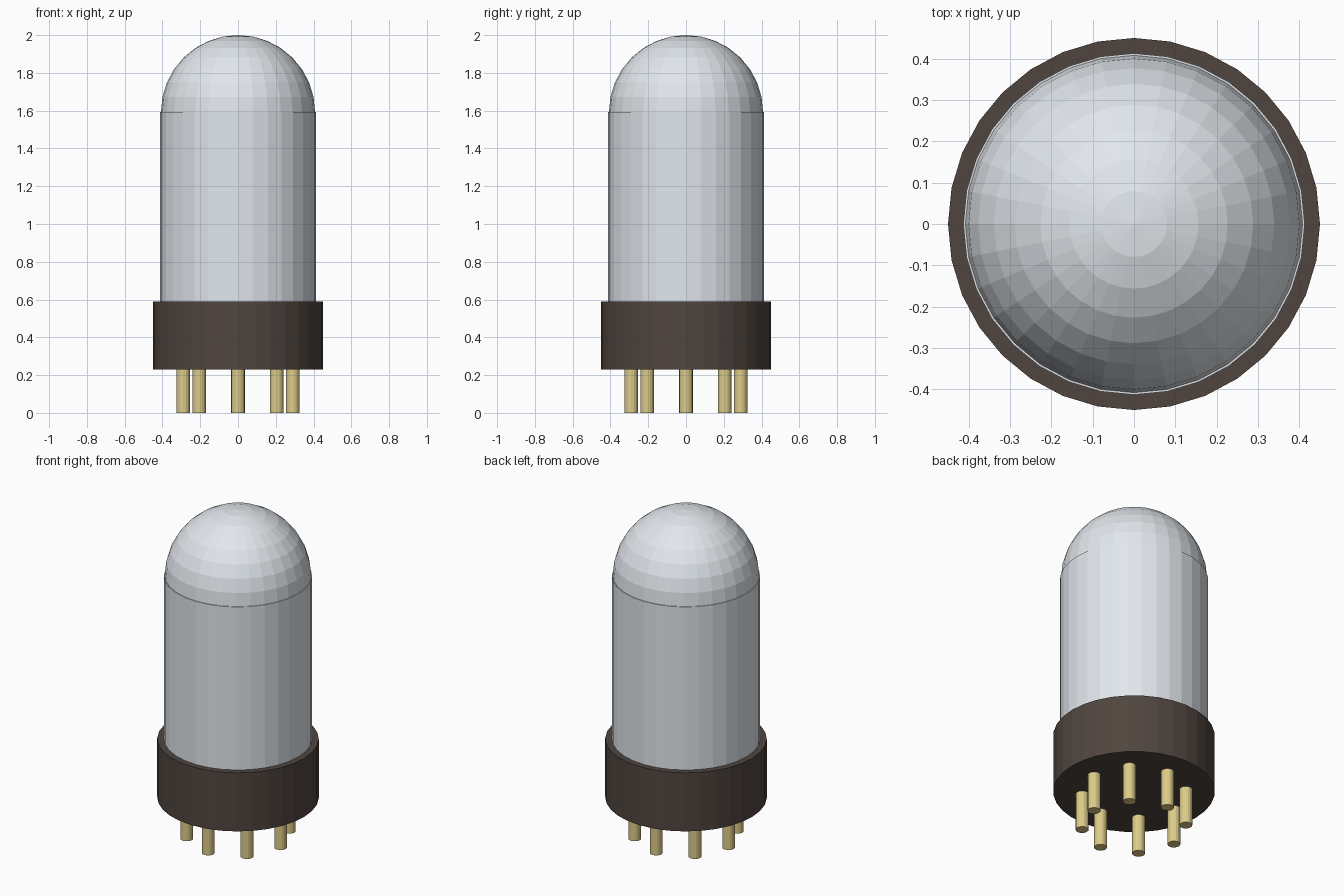
import bpy, bmesh, math
from mathutils import Matrix

if "Cube" in bpy.data.objects:
    bpy.data.objects.remove(bpy.data.objects["Cube"])


def material(name, rgb):
    m = bpy.data.materials.new(name)
    m.diffuse_color = (*rgb, 1)
    m.use_nodes = True
    m.node_tree.nodes["Principled BSDF"].inputs["Base Color"].default_value = m.diffuse_color
    return m


def finish(bm, name, mat):
    bmesh.ops.recalc_face_normals(bm, faces=bm.faces)
    mesh = bpy.data.meshes.new(name)
    bm.to_mesh(mesh)
    bm.free()
    mesh.materials.append(mat)
    obj = bpy.data.objects.new(name, mesh)
    bpy.context.collection.objects.link(obj)
    return obj


def cylinder(name, r, z0, z1, sides, mat, x=0, y=0):
    bm = bmesh.new()
    bmesh.ops.create_cone(bm, cap_ends=True, segments=sides, radius1=r, radius2=r,
                          depth=z1 - z0, matrix=Matrix.Translation((x, y, (z0 + z1) / 2)))
    return finish(bm, name, mat)


glass = material("glass", (0.76, 0.80, 0.84))
bakelite = material("bakelite", (0.08, 0.06, 0.05))
brass = material("brass", (0.72, 0.60, 0.25))

# Collar and straight part of the envelope
cylinder("base_collar", 0.45, 0.23, 0.59, 32, bakelite)
cylinder("glass_envelope", 0.413, 0.57, 1.592, 32, glass)

# Rounded top: upper half of a sphere
bm = bmesh.new()
bmesh.ops.create_uvsphere(bm, u_segments=32, v_segments=16, radius=0.408)
bmesh.ops.delete(bm, geom=[v for v in bm.verts if v.co.z < -0.001], context='VERTS')
bmesh.ops.translate(bm, verts=bm.verts, vec=(0, 0, 1.592))
finish(bm, "glass_dome", glass)

# Ring of eight contact pins
for i in range(8):
    a = i * math.pi / 4
    cylinder(f"contact_pin_{i + 1}", 0.036, 0, 0.25, 16, brass,
             0.29 * math.cos(a), 0.29 * math.sin(a))
